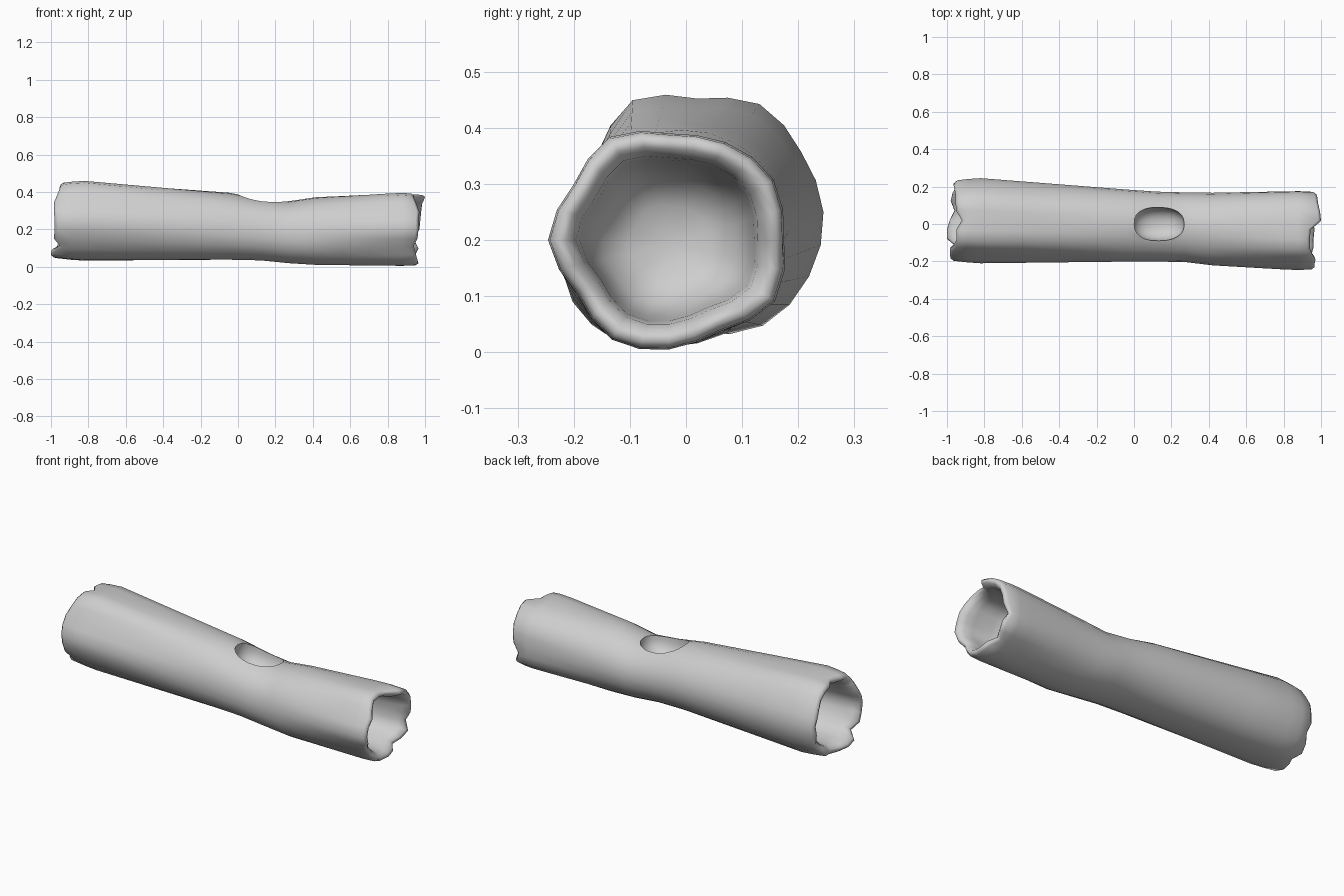
import bpy
import bmesh
from math import cos, sin, tau, copysign

STEPS = 24

if "Cube" in bpy.data.objects:
    bpy.data.objects.remove(bpy.data.objects["Cube"], do_unlink=True)


def make_material(name, color):
    mat = bpy.data.materials.new(name)
    mat.use_nodes = True
    mat.diffuse_color = color
    mat.node_tree.nodes["Principled BSDF"].inputs["Base Color"].default_value = color
    return mat


wood = make_material("pale grey wood", (0.62, 0.62, 0.62, 1))


def oval(half_width, half_height):
    """Radii every 30 degrees of an oval with a fuller lower front corner."""
    turns = [tau * k / 12 for k in range(12)]
    radii = [half_width * cos(a) ** 2 + half_height * sin(a) ** 2 for a in turns]
    radii[7] *= 1.06
    radii[8] *= 1.06
    return radii


# Key sections along the log: x, centre y, centre z, radii in thousandths every 30 degrees
SECTIONS = [
    (-0.82, 0.02, 0.25, [225, 214, 222, 202, 230, 206, 230, 222, 226, 217, 234, 230]),
    (-0.05, -0.008, 0.217, oval(193, 179)),
    (0.12, -0.014, 0.2, oval(187, 165)),
    (0.27, -0.017, 0.185, oval(186, 165)),
    (0.42, -0.027, 0.191, oval(194, 181)),
    (0.85, -0.03, 0.2, [205, 215, 201, 190, 212, 197, 216, 190, 205, 195, 187, 218]),
]

# Torn rims: how far each point sits short of the log's tip, in hundredths
LEFT_TEAR = [4, 3.5, 4, 4.5, 4.5, 5, 8, 5, 5, 3.5, 1.5, 1.5, 2, 2, 1.5, 5, 0, 0, 1.5, 4, 2, 3, 5, 3.5]
RIGHT_TEAR = [3, 2.5, 2, 1.5, 0.5, 0, 5.5, 6, 6, 4.5, 3, 3.5, 3.5, 4, 6, 5, 4, 4, 3.5, 4, 7, 5, 3.5, 6]


def radius(radii, i):
    """Radius at step i, rounded between the listed points."""
    k = i // 2
    a, b, c, d = (radii[(k + j) % len(radii)] for j in (-1, 0, 1, 2))
    return (b if i % 2 == 0 else (9 * (b + c) - a - d) / 16) / 1000


def section_point(x, i, scale):
    """Point on the log at length x and angular step i."""
    p, q = next((pair for pair in zip(SECTIONS, SECTIONS[1:]) if x <= pair[1][0]), SECTIONS[-2:])
    t = min(1, max(0, (x - p[0]) / (q[0] - p[0])))
    mix = lambda a, b: a + (b - a) * t
    r = mix(radius(p[3], i), radius(q[3], i)) * scale
    if x < -0.82:
        r *= 1 + (x + 0.82) * 0.3
    ang = tau * i / STEPS
    return (x, mix(p[1], q[1]) + r * cos(ang), mix(p[2], q[2]) + r * sin(ang))


# Rim and pocket profile: depth from the tip, radius scale, share of the tear
RIM = [(0.33, 0.35, 0), (0.30, 0.58, 0), (0.22, 0.70, 0), (0.10, 0.74, 0.4),
       (0.04, 0.77, 0.8), (0.005, 0.85, 1), (0, 0.93, 1), (0.015, 0.985, 1)]


def rim_ring(bm, side, tear, depth, scale, share):
    return [bm.verts.new(section_point(side * (1 - depth - share * tear[i] / 100), i, scale))
            for i in range(STEPS)]


# Log body: left pocket, bark, right pocket as one closed skin
bm = bmesh.new()
rings = [rim_ring(bm, -1, LEFT_TEAR, *r) for r in RIM]
for x in (-0.89, -0.82, -0.6, -0.4, -0.2, -0.05, 0.04, 0.12, 0.2, 0.27, 0.34, 0.42, 0.55, 0.7, 0.8, 0.88):
    rings.append([bm.verts.new(section_point(x, i, 1)) for i in range(STEPS)])
rings += [rim_ring(bm, 1, RIGHT_TEAR, *r) for r in reversed(RIM)]
for a, b in zip(rings, rings[1:]):
    for i in range(STEPS):
        j = (i + 1) % STEPS
        bm.faces.new((a[i], a[j], b[j], b[i]))
for ring, x in ((rings[0], -0.66), (rings[-1], 0.66)):
    tip = bm.verts.new(section_point(x, 0, 0))
    for i in range(STEPS):
        bm.faces.new((ring[i], ring[(i + 1) % STEPS], tip))
bmesh.ops.recalc_face_normals(bm, faces=bm.faces[:])
mesh = bpy.data.meshes.new("hollow_log")
bm.to_mesh(mesh)
bm.free()
log = bpy.data.objects.new("hollow_log", mesh)
bpy.context.collection.objects.link(log)
mesh.materials.append(wood)

# Knot hole: a rounded-box hollow scooped out of the top
bpy.ops.mesh.primitive_uv_sphere_add(segments=24, ring_count=14, location=(0.132, 0, 0.35))
cutter = bpy.context.object
cutter.name = "knot_hole_cutter"
for v in cutter.data.vertices:
    v.co = [copysign(abs(c) ** 0.85, c) for c in v.co]
cutter.scale = (0.137, 0.09, 0.1)
cutter.data.materials.append(wood)
cutter.hide_render = True
cut = log.modifiers.new("knot_hole", "BOOLEAN")
cut.operation = "DIFFERENCE"
cut.solver = "EXACT"
cut.object = cutter

bpy.ops.object.select_all(action="DESELECT")
log.select_set(True)
bpy.context.view_layer.objects.active = log
bpy.ops.object.modifier_apply(modifier=cut.name)
bpy.data.objects.remove(cutter, do_unlink=True)
bpy.ops.object.shade_smooth_by_angle(angle=1.4)
